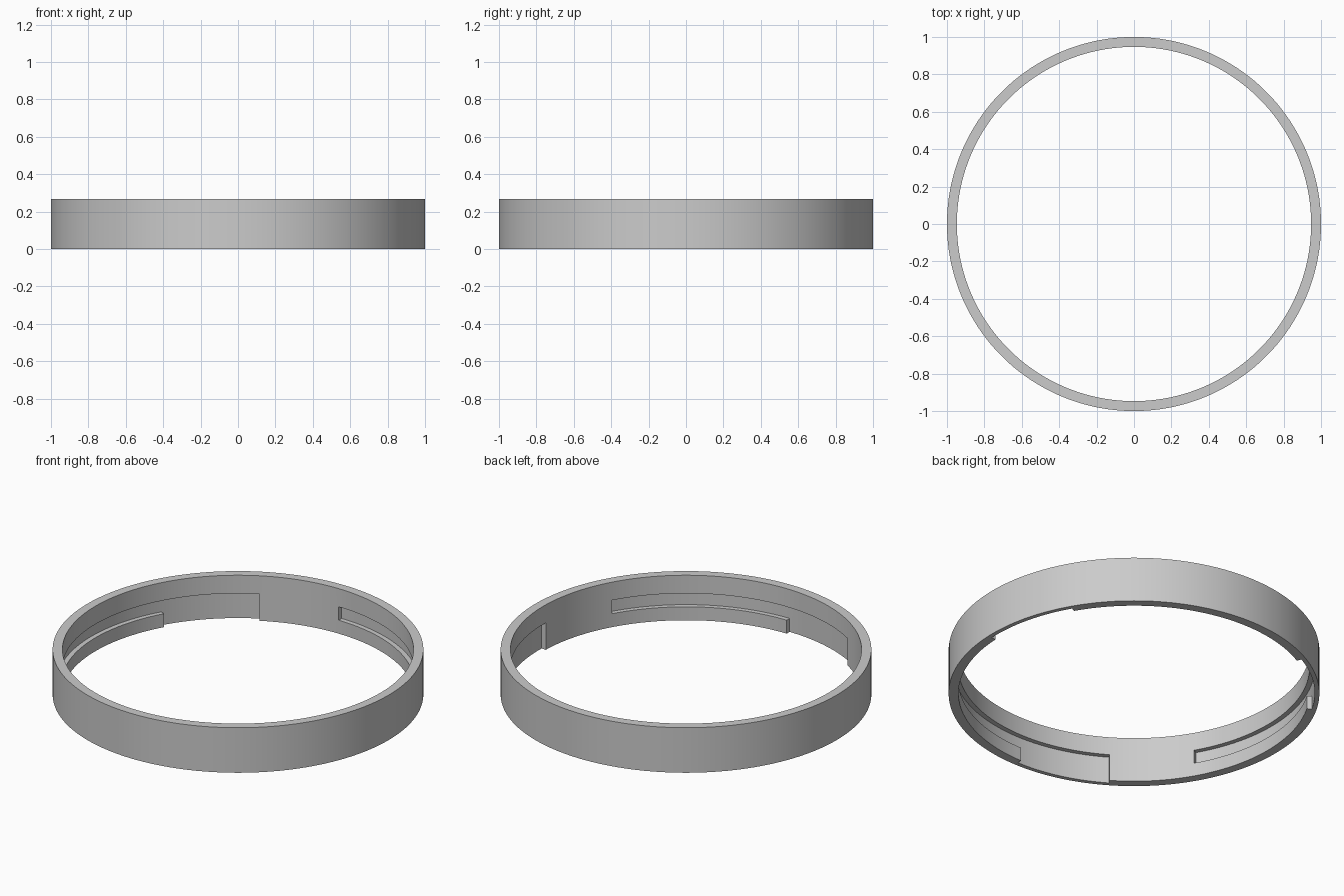
import bpy
import bmesh
from math import cos, sin, radians

cube = bpy.data.objects.get("Cube")
if cube:
    bpy.data.objects.remove(cube, do_unlink=True)

# Ring divided into cells: radius (recess depth, outer wall), height (ledge, channel, rim)
RADII = [0.947, 0.975, 1.0]
HEIGHTS = [0.0, 0.08, 0.16, 0.268]
STEP = 2
COUNT = 360 // STEP
OPENING_START, CHANNEL_START, CHANNEL_END = 118, 150, 210


def is_solid(a, r, h):
    """Three bayonet slots: an opening to the bottom edge, then a channel above a ledge."""
    if not (0 <= r < len(RADII) - 1 and 0 <= h < len(HEIGHTS) - 1):
        return False
    if r > 0 or h == 2:
        return True
    turn = ((a % COUNT + 0.5) * STEP - OPENING_START) % 120
    in_opening = turn < CHANNEL_START - OPENING_START
    in_slot = turn < CHANNEL_END - OPENING_START
    return not (in_opening or (in_slot and h == 1))


bm = bmesh.new()
verts = {}


def vert(a, r, h):
    key = (a % COUNT, r, h)
    if key not in verts:
        t = radians(key[0] * STEP)
        verts[key] = bm.verts.new((RADII[r] * cos(t), RADII[r] * sin(t), HEIGHTS[h]))
    return verts[key]


# Skin every side of a solid cell that touches an empty one
for a in range(COUNT):
    for r in range(2):
        for h in range(3):
            if not is_solid(a, r, h):
                continue
            for axis in range(3):
                for side in (0, 1):
                    near = [a, r, h]
                    near[axis] += 2 * side - 1
                    if is_solid(*near):
                        continue
                    corners = []
                    for u, v in ((0, 0), (1, 0), (1, 1), (0, 1)):
                        c = [a, r, h]
                        c[axis] += side
                        c[(axis + 1) % 3] += u
                        c[(axis + 2) % 3] += v
                        corners.append(vert(*c))
                    bm.faces.new(corners)
bmesh.ops.recalc_face_normals(bm, faces=bm.faces)

mesh = bpy.data.meshes.new("bayonet_ring")
bm.to_mesh(mesh)
bm.free()
ring = bpy.data.objects.new("bayonet_ring", mesh)
bpy.context.collection.objects.link(ring)

# Single plain grey
grey = bpy.data.materials.new("light_grey")
grey.use_nodes = True
colour = (0.6, 0.6, 0.6, 1.0)
grey.diffuse_color = colour
grey.node_tree.nodes["Principled BSDF"].inputs["Base Color"].default_value = colour
mesh.materials.append(grey)

bpy.ops.object.select_all(action="DESELECT")
ring.select_set(True)
bpy.context.view_layer.objects.active = ring
bpy.ops.object.shade_smooth_by_angle(angle=radians(30))
